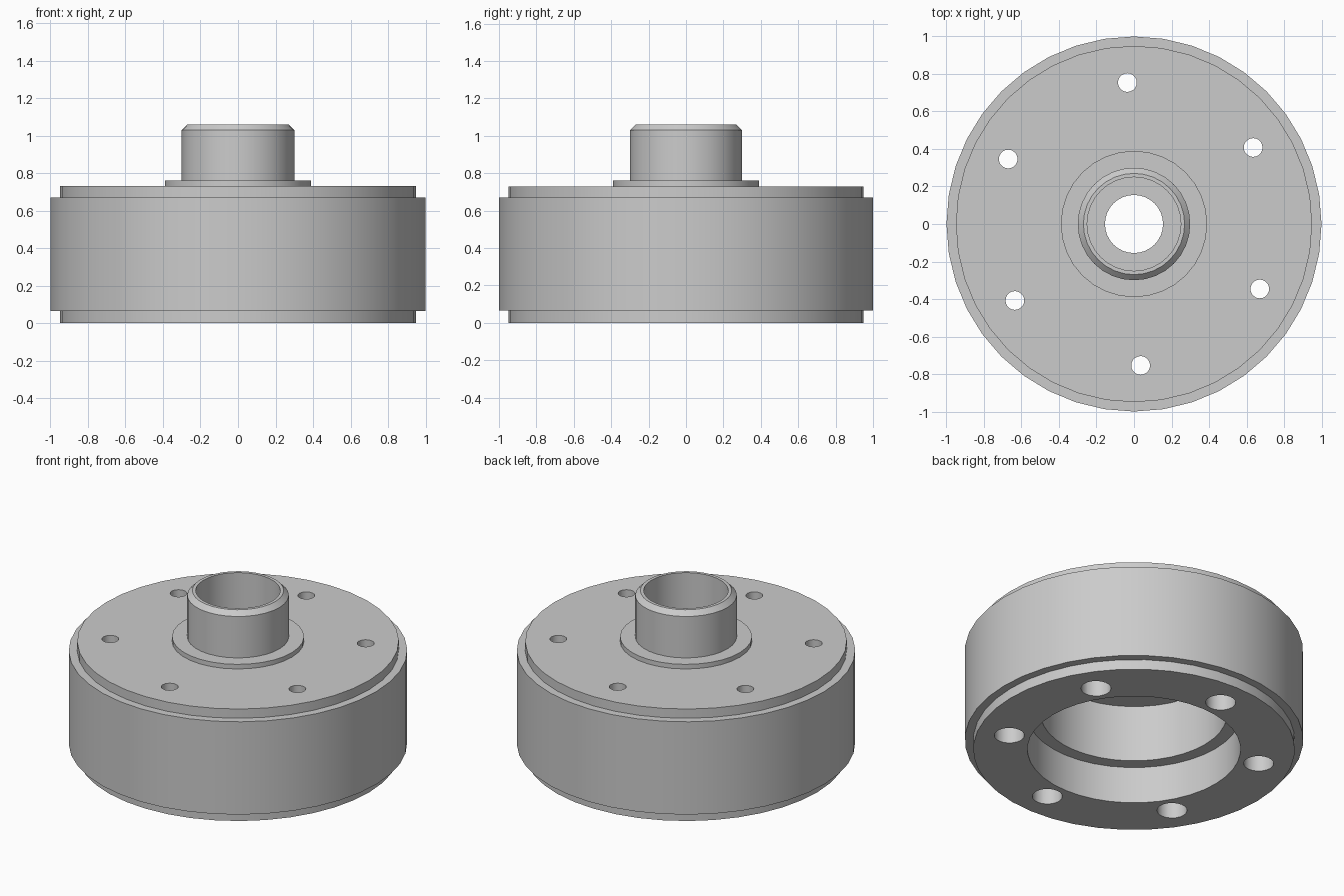
import bpy, bmesh, math
from mathutils import Matrix

cube = bpy.data.objects.get("Cube")
if cube:
    bpy.data.objects.remove(cube, do_unlink=True)

steel = bpy.data.materials.new("grey steel")
steel.use_nodes = True
grey = (0.6, 0.6, 0.6, 1)
steel.diffuse_color = grey
steel.node_tree.nodes["Principled BSDF"].inputs["Base Color"].default_value = grey


def add_object(name, bm):
    bmesh.ops.recalc_face_normals(bm, faces=bm.faces)
    mesh = bpy.data.meshes.new(name)
    bm.to_mesh(mesh)
    bm.free()
    obj = bpy.data.objects.new(name, mesh)
    mesh.materials.append(steel)
    bpy.context.collection.objects.link(obj)
    return obj


def lathe(name, profile, sides):
    """Turn a closed (radius, height) outline around z."""
    bm = bmesh.new()
    rings = []
    for i in range(sides):
        a = math.tau * i / sides
        rings.append([bm.verts.new((r * math.cos(a), r * math.sin(a), z)) for r, z in profile])
    n = len(profile)
    for i in range(sides):
        here, there = rings[i], rings[(i + 1) % sides]
        for j in range(n):
            k = (j + 1) % n
            bm.faces.new((here[j], there[j], there[k], here[k]))
    return add_object(name, bm)


def smooth(obj):
    bpy.ops.object.select_all(action="DESELECT")
    obj.select_set(True)
    bpy.context.view_layer.objects.active = obj
    bpy.ops.object.shade_smooth_by_angle(angle=math.radians(30))


# Drum body with a stepped bore underneath
drum = lathe("drum_body", [
    (0.30, 0.73), (0.95, 0.73), (0.95, 0.67), (1.0, 0.67), (1.0, 0.065), (0.95, 0.065),
    (0.95, 0), (0.63, 0), (0.63, 0.24), (0.55, 0.24), (0.55, 0.385), (0.55, 0.61),
    (0.30, 0.61)], 40)

# Bolt holes, wider from below
bm = bmesh.new()
for radius, bottom, top in ((0.05, 0.5, 0.9), (0.089, -0.1, 0.6)):
    for i in range(6):
        a = math.radians(32.7 + 60 * i)
        place = Matrix.Translation((0.755 * math.cos(a), 0.755 * math.sin(a), (bottom + top) / 2))
        bmesh.ops.create_cone(bm, cap_ends=True, segments=20, radius1=radius, radius2=radius,
                              depth=top - bottom, matrix=place)
cutter = add_object("bolt_hole_cutter", bm)
cutter.hide_render = True
cut = drum.modifiers.new("bolt_holes", "BOOLEAN")
cut.object = cutter
cut.solver = "EXACT"
cut.use_self = True
bpy.context.view_layer.objects.active = drum
bpy.ops.object.modifier_apply(modifier=cut.name)
bpy.data.objects.remove(cutter, do_unlink=True)
smooth(drum)

# Hub tube with collar, chamfered rim and inner shoulder
hub = lathe("hub_tube", [
    (0.155, 0.61), (0.30, 0.61), (0.30, 0.73), (0.39, 0.73), (0.39, 0.76), (0.30, 0.76),
    (0.30, 1.03), (0.27, 1.06), (0.25, 1.06), (0.25, 0.73), (0.155, 0.73)], 32)
smooth(hub)
